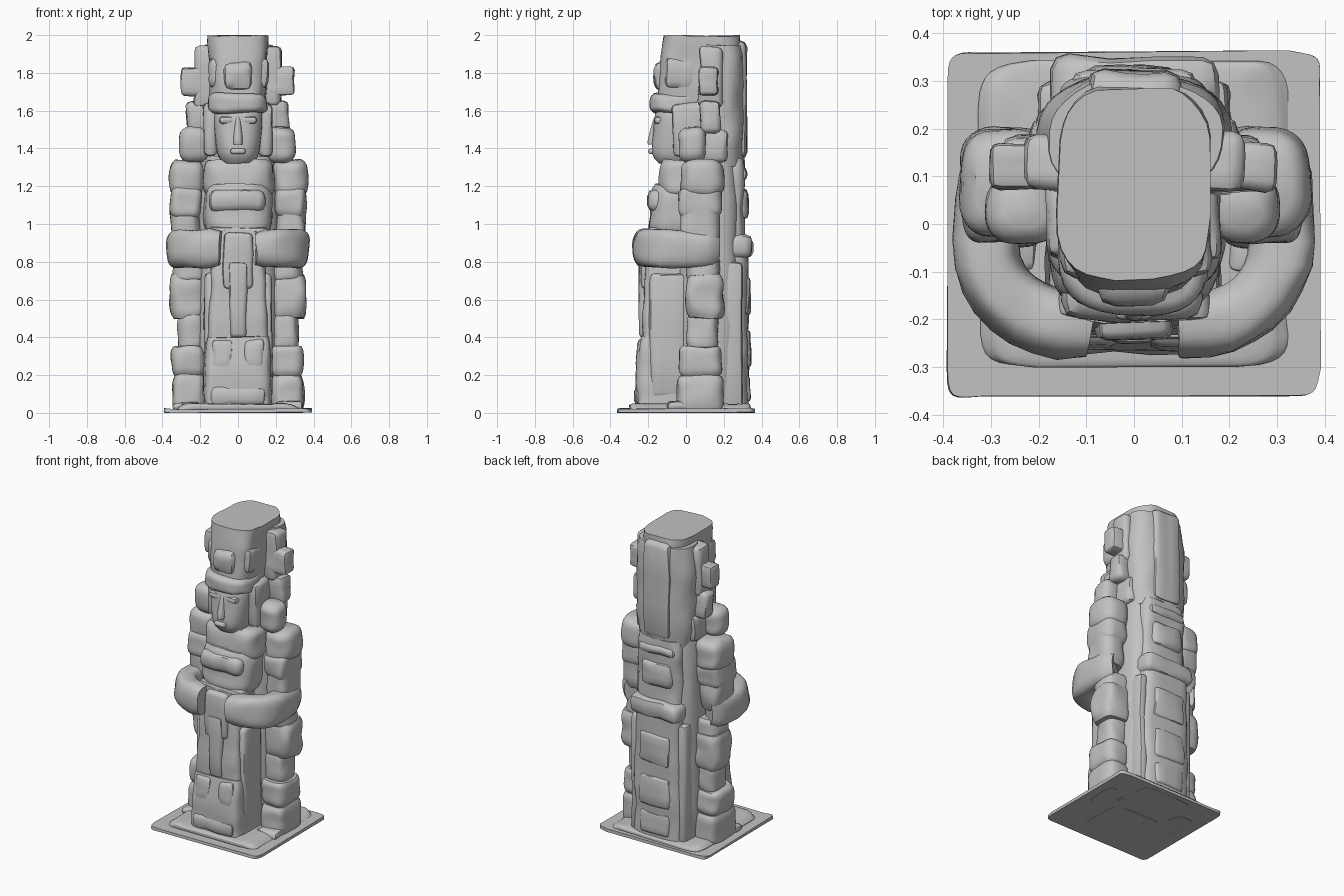
import bpy, bmesh, math
from mathutils import Vector, noise

if "Cube" in bpy.data.objects:
    bpy.data.objects.remove(bpy.data.objects["Cube"], do_unlink=True)

stone = bpy.data.materials.new("grey stone")
stone.use_nodes = True
grey = (.54, .54, .54, 1)
stone.diffuse_color = grey
stone.node_tree.nodes["Principled BSDF"].inputs["Base Color"].default_value = grey


def finish(name, bm, wear):
    """Weather the surface a little, shade it and add it to the scene."""
    for vert in bm.verts:
        vert.co += noise.noise_vector(vert.co * 9) * wear
        vert.co.z = min(max(vert.co.z, 0), 2)
    bmesh.ops.recalc_face_normals(bm, faces=bm.faces)
    mesh = bpy.data.meshes.new(name)
    bm.to_mesh(mesh)
    bm.free()
    mesh.materials.append(stone)
    part = bpy.data.objects.new(name, mesh)
    bpy.context.collection.objects.link(part)
    bpy.ops.object.select_all(action='DESELECT')
    part.select_set(True)
    bpy.context.view_layer.objects.active = part
    bpy.ops.object.shade_smooth_by_angle(angle=math.radians(45))


def rounded(square, sides=32):
    """Unit cross-section between a circle (square=2) and a box."""
    ring = []
    for i in range(sides):
        angle = math.tau * (i + .5) / sides
        ring.append([math.copysign(abs(value) ** (2 / square), value)
                     for value in (math.cos(angle), math.sin(angle))])
    return ring


def skin(name, rings, wear):
    """Join a list of point rings into a closed solid."""
    bm = bmesh.new()
    rows = [[bm.verts.new(point) for point in ring] for ring in rings]
    for lower, upper in zip(rows, rows[1:]):
        for i in range(len(lower)):
            bm.faces.new((lower[i - 1], lower[i], upper[i], upper[i - 1]))
    bm.faces.new(rows[0])
    bm.faces.new(rows[-1])
    finish(name, bm, wear)


def drum(name, wide, front, back, low, high, square=3, centre=0, top=1, lean=0, ends=.85, wear=.012):
    """Upright stone: width grows by top, the front shifts by lean, both ends shrink."""
    rings = []
    count = 12
    for step in range(count + 1):
        t = step / count
        shrink = 1 - (1 - ends) * abs(2 * t - 1) ** 5
        width = wide * (1 + (top - 1) * t) * shrink
        face = front + lean * t
        middle, depth = (face + back) / 2, (back - face) / 2 * shrink
        rings.append([(centre + width * x, middle + depth * y, low + (high - low) * t)
                      for x, y in rounded(square)])
    skin(name, rings, wear)


def block(name, x, y, z, edge=.02, wear=.012):
    """Worn stone block; x is a half width or a range, y and z are ranges."""
    x = x if isinstance(x, tuple) else (-x, x)
    bm = bmesh.new()
    bmesh.ops.create_cube(bm, size=1)
    for vert in bm.verts:
        vert.co = Vector([(low + high) / 2 + c * (high - low) for (low, high), c in zip((x, y, z), vert.co)])
    bmesh.ops.bevel(bm, geom=bm.edges[:], offset=edge, segments=2, profile=.5, affect='EDGES')
    bmesh.ops.subdivide_edges(bm, edges=[e for e in bm.edges if e.calc_length() > .06],
                              cuts=2, use_grid_fill=True)
    finish(name, bm, wear)


def forearm(name, sign):
    """Limb bent round the body along a squarish arc, from elbow to hand."""
    steps = 12
    path = []
    for i in range(steps + 1):
        angle = math.radians(-35 + 115 * i / steps)
        bow = math.copysign(abs(math.sin(angle)) ** .7, angle)
        path.append(Vector((sign * .31 * math.cos(angle) ** .7, -.22 * bow, .87)))
    rings = []
    for i, point in enumerate(path):
        along = path[min(i + 1, steps)] - path[max(i - 1, 0)]
        side = along.cross(Vector((0, 0, 1))).normalized()
        size = .85 if i in (0, steps) else 1
        rings.append([point + side * across * .07 * size + Vector((0, 0, rise * .1 * size))
                      for across, rise in rounded(square=3)])
    skin(name, rings, wear=.012)


# Thin plinth rising gently to the feet
drum("base_slab", wide=.39, front=-.36, back=.36, low=0, high=.02, square=24, ends=1)
drum("base_mound", wide=.34, front=-.3, back=.34, low=.01, high=.05, square=12, top=.85)

# Central body and skirt
drum("body_core", wide=.22, front=-.05, back=.29, low=0, high=1.36, top=.97, ends=.9)
drum("skirt_hem", wide=.18, front=-.27, back=.05, low=0, high=.4, square=7, top=.95, lean=.02, ends=.95)
drum("skirt_front", wide=.165, front=-.24, back=.05, low=.3, high=.96, square=7, top=.85, lean=.03, ends=.95)
block("apron_panel", .075, y=(-.24, -.1), z=(.66, .95))
block("apron_tassel", .045, y=(-.25, -.1), z=(.4, .8))
block("apron_hem", .15, y=(-.275, -.1), z=(.04, .14), edge=.03)

# Chest with layered collar
drum("chest", wide=.18, front=-.2, back=.1, low=.94, high=1.21, lean=.02)
drum("collar", wide=.19, front=-.15, back=.1, low=1.15, high=1.34, lean=.02)
block("chest_bar", .15, y=(-.2, -.1), z=(1.07, 1.18), edge=.035)
block("waist_belt", .16, y=(-.2, -.05), z=(.93, .98))

# Face and headdress
drum("head", wide=.11, front=-.19, back=.1, low=1.32, high=1.64, square=2.6, top=1.25, lean=.03, ends=.7, wear=.004)
drum("nose", wide=.03, front=-.21, back=-.1, low=1.42, high=1.57, square=2.5, top=.5, lean=.04, wear=0)
block("mouth", .04, y=(-.2, -.1), z=(1.37, 1.4), edge=.012, wear=0)
drum("headband", wide=.155, front=-.19, back=.1, low=1.59, high=1.69)
drum("tall_hat", wide=.145, front=-.155, back=.29, low=1.6, high=2, square=3.6, top=1.12, lean=.03, ends=.97)
block("hat_crest", .075, y=(-.17, -.05), z=(1.7, 1.86), edge=.04)

# Back of the headdress and the long spine panel
drum("back_headdress", wide=.2, front=.05, back=.31, low=1.3, high=1.95, square=2.6, ends=.9)
block("hat_spine", .1, y=(.2, .32), z=(1.35, 1.97), edge=.035)
drum("spine_panel", wide=.18, front=.1, back=.33, low=0, high=.85, square=4.5, top=.9, ends=1)
drum("upper_spine", wide=.16, front=.1, back=.31, low=.8, high=1.34, square=4.5, ends=.95)
block("back_belt", .175, y=(.15, .35), z=(.82, .94), edge=.035)
block("back_collar", .13, y=(.15, .32), z=(1.23, 1.3), edge=.03)
block("back_pendant", .11, y=(.2, .33), z=(1.02, 1.19), edge=.035)
for place, low, high in (("lower", .06, .2), ("middle", .24, .44), ("upper", .52, .72)):
    block(f"{place}_back_glyph", .11, y=(.25, .34), z=(low, high))

# Paired parts
for side, sign in (("left", 1), ("right", -1)):
    def span(inner, outer):
        return tuple(sorted((inner * sign, outer * sign)))

    def limb(part, inner, outer, **shape):
        drum(f"{side}_{part}", wide=(outer - inner) / 2, centre=sign * (inner + outer) / 2, **shape)

    # Brow and skirt details
    block(f"{side}_brow", span(.02, .1), y=(-.17, -.1), z=(1.53, 1.57), edge=.018, wear=0)
    block(f"{side}_skirt_pendant", span(.03, .14), y=(-.26, -.1), z=(.23, .39), edge=.025)
    block(f"{side}_skirt_fringe", span(.1, .18), y=(-.19, 0), z=(.08, .74), edge=.025)
    block(f"{side}_back_edge", span(.13, .2), y=(.15, .3), z=(.02, .8), edge=.025)

    # Banded leg
    block(f"{side}_toes", span(.2, .34), y=(-.1, .05), z=(.01, .06), edge=.02)
    limb("foot", .17, .35, front=-.05, back=.2, low=0, high=.2, square=3.6)
    limb("anklet", .17, .35, front=-.04, back=.19, low=.2, high=.35, square=3.6)
    limb("shin", .17, .32, front=0, back=.17, low=.33, high=.52)
    limb("thigh_guard", .17, .36, front=0, back=.2, low=.5, high=.73, square=3.6)
    limb("thigh", .17, .34, front=0, back=.18, low=.7, high=.82)

    # Upper arm, shoulder and forearm folded to the front
    limb("upper_arm", .2, .36, front=-.03, back=.18, low=.88, high=1.2)
    limb("armlet", .19, .36, front=-.04, back=.19, low=1.04, high=1.19, square=4)
    limb("shoulder", .18, .37, front=-.03, back=.2, low=1.14, high=1.34, top=.95, ends=.65)
    forearm(f"{side}_forearm", sign)

    # Ear ornament and stepped headdress wings
    limb("ear_flare", .15, .31, front=-.04, back=.11, low=1.33, high=1.51, square=2.5, ends=.55)
    block(f"{side}_neck_lappet", span(.12, .22), y=(.05, .22), z=(1.32, 1.5), edge=.03)
    block(f"{side}_lower_wing", span(.12, .27), y=(.08, .18), z=(1.48, 1.65), edge=.025)
    block(f"{side}_middle_wing", span(.12, .3), y=(.07, .17), z=(1.68, 1.83))
    block(f"{side}_upper_wing", span(.12, .23), y=(.07, .19), z=(1.62, 1.94), edge=.025)
    block(f"{side}_face_frame", span(.11, .18), y=(-.07, .1), z=(1.36, 1.64), edge=.025)
    block(f"{side}_hat_lobe", span(.08, .16), y=(-.11, .05), z=(1.72, 1.88), edge=.035)
